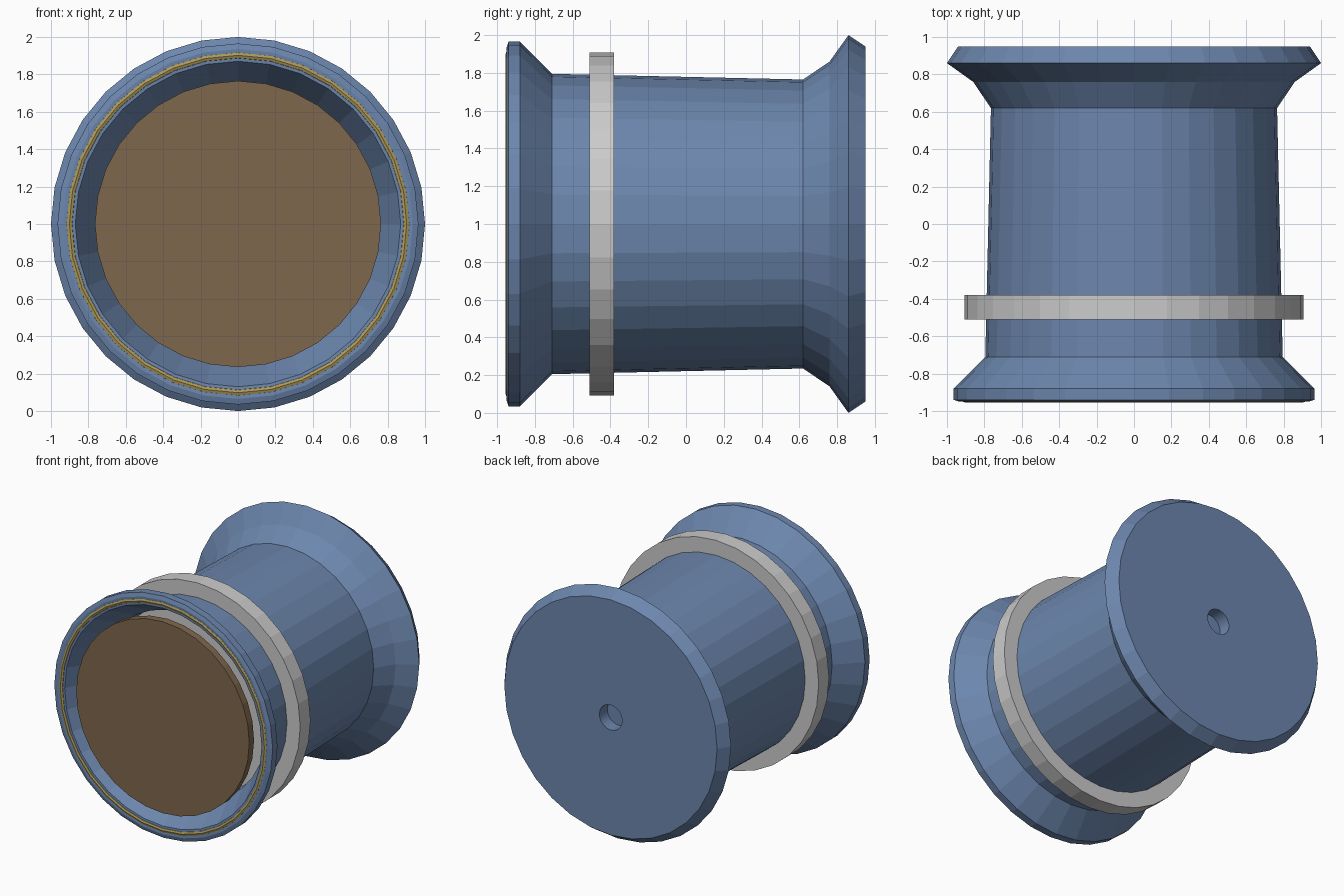
import bpy, bmesh
from math import pi, cos, sin

if "Cube" in bpy.data.objects:
    bpy.data.objects.remove(bpy.data.objects["Cube"])

SIDES = 32


def material(name, rgb):
    m = bpy.data.materials.new(name)
    m.diffuse_color = (*rgb, 1)
    m.use_nodes = True
    m.node_tree.nodes["Principled BSDF"].inputs["Base Color"].default_value = m.diffuse_color
    return m


def lathe(name, profile, mat=None, closed=False):
    """Turn a (radius, y) profile around the y axis at z = 1."""
    bm = bmesh.new()
    verts = [bm.verts.new((0, y, 1 + r)) for r, y in profile]
    edges = [bm.edges.new(p) for p in zip(verts, verts[1:])]
    if closed:
        edges.append(bm.edges.new((verts[-1], verts[0])))
    bmesh.ops.spin(bm, geom=verts + edges, cent=(0, 0, 1), axis=(0, 1, 0),
                   angle=2 * pi, steps=SIDES)
    bmesh.ops.remove_doubles(bm, verts=bm.verts, dist=1e-4)
    bmesh.ops.recalc_face_normals(bm, faces=bm.faces)
    mesh = bpy.data.meshes.new(name)
    bm.to_mesh(mesh)
    bm.free()
    obj = bpy.data.objects.new(name, mesh)
    bpy.context.collection.objects.link(obj)
    if mat:
        mesh.materials.append(mat)
    return obj


blue = material("blue", (0.15, 0.24, 0.42))
brown = material("brown", (0.21, 0.135, 0.075))
gold = material("gold", (0.42, 0.32, 0.1))

# Spool body: hollow flared front, waist, back flange and axle hole
lathe("spool_body", [
    (0, -0.40), (0.72, -0.40), (0.74, -0.70), (0.87, -0.945),
    (0.935, -0.95), (0.965, -0.94), (0.965, -0.88), (0.795, -0.71),
    (0.765, 0.62), (0.86, 0.76), (1.0, 0.86), (0.94, 0.95),
    (0.10, 0.95), (0.10, 0.85), (0, 0.85)], blue)

# Grey disc through the waist
lathe("collar", [(0, -0.51), (0.907, -0.51), (0.907, -0.38), (0, -0.38)])

# Thin plate in the front opening
lathe("front_plate", [(0, -0.95), (0.765, -0.95), (0.765, -0.89), (0, -0.89)], brown)

# Thin inlaid rings at both ends
for name, y in (("front_ring", -0.935), ("back_ring", 0.93)):
    lathe(name, [(0.902 + 0.02 * cos(i * pi / 4), y + 0.02 * sin(i * pi / 4))
                 for i in range(8)], gold, closed=True)
